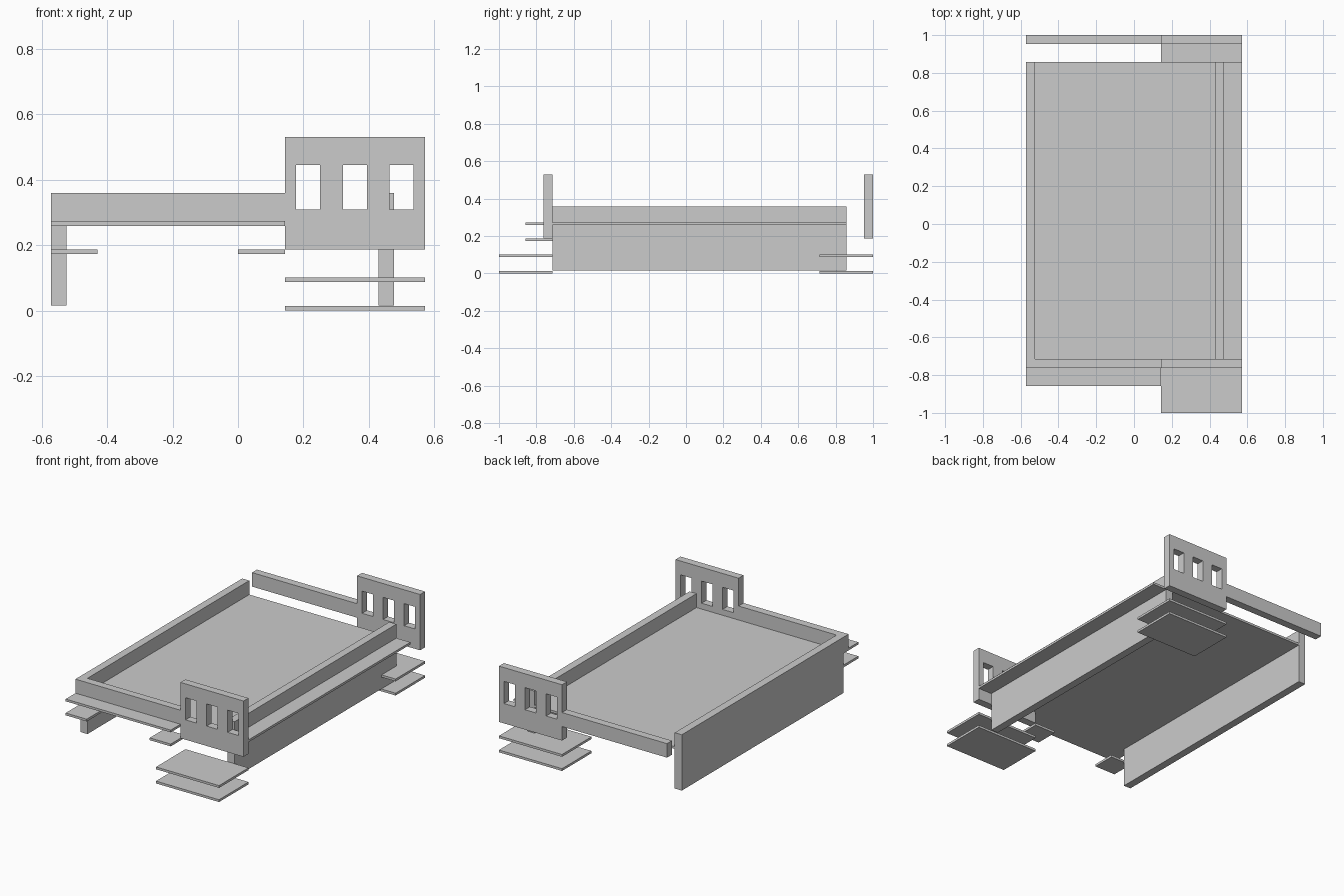
import bpy, bmesh

if "Cube" in bpy.data.objects:
    bpy.data.objects.remove(bpy.data.objects["Cube"])

U = 1 / 7          # layout module
T = 0.048          # wall thickness
P = 0.0143         # plate thickness
X = 4 * U          # half width
FLOOR_Z, RAIL_Z, TOP_Z = 0.259, 0.273, 0.359


def finish(name, bm):
    bmesh.ops.recalc_face_normals(bm, faces=bm.faces)
    me = bpy.data.meshes.new(name)
    bm.to_mesh(me)
    bm.free()
    ob = bpy.data.objects.new(name, me)
    bpy.context.collection.objects.link(ob)
    return ob


def extrude(bm, vec):
    res = bmesh.ops.extrude_face_region(bm, geom=bm.faces[:])
    verts = [g for g in res["geom"] if isinstance(g, bmesh.types.BMVert)]
    bmesh.ops.translate(bm, verts=verts, vec=vec)


def slab(name, outline, z0, z1):
    bm = bmesh.new()
    bm.faces.new([bm.verts.new((x, y, z0)) for x, y in outline])
    extrude(bm, (0, 0, z1 - z0))
    return finish(name, bm)


def box(name, x0, x1, y0, y1, z0, z1):
    return slab(name, [(x0, y0), (x1, y0), (x1, y1), (x0, y1)], z0, z1)


def end_board(name, y0):
    """Low rail joined to a tall panel with three window openings."""
    xs = [-X, U]
    for i in range(3):
        c = U * (1.5 + i)
        xs += [c - 0.037, c + 0.037]
    xs.append(X)
    zs = [0.187, RAIL_Z, 0.309, TOP_Z, 0.445, 0.53]
    bm = bmesh.new()
    for i in range(len(xs) - 1):
        for j in range(len(zs) - 1):
            rail_void = i == 0 and j not in (1, 2)
            window = i in (2, 4, 6) and j in (2, 3)
            if rail_void or window:
                continue
            bm.faces.new([bm.verts.new((xs[a], y0, zs[b])) for a, b in
                          ((i, j), (i + 1, j), (i + 1, j + 1), (i, j + 1))])
    bmesh.ops.remove_doubles(bm, verts=bm.verts, dist=1e-5)
    extrude(bm, (0, T, 0))
    return finish(name, bm)


# Floor with the narrow ledge at the front
slab("floor", [(-X, -6 * U), (U, -6 * U), (U, -5 * U), (X, -5 * U),
               (X, 6 * U), (-X, 6 * U)], FLOOR_Z, RAIL_Z)

# Long side walls
box("left_wall", -X, -X + T, -5 * U, 6 * U, 0.016, TOP_Z)
box("right_wall", 3 * U, 3 * U + T, -5 * U, 6 * U, 0.016, TOP_Z)

# Front and back boards with windows
end_board("front_board", -5 * U - T)
end_board("back_board", 1 - T)

# Stacked steps at both ends
for side, y0 in (("front", -1), ("back", 5 * U)):
    for level, z in (("lower", 0), ("upper", 0.087)):
        box(f"{side}_{level}_step", U, X, y0, y0 + 2 * U, z, z + P)

# Small steps below the front ledge
for side, x0 in (("left", -X), ("middle", 0)):
    box(f"{side}_small_step", x0, x0 + U, -6 * U, -5 * U, 0.173, 0.173 + P)
